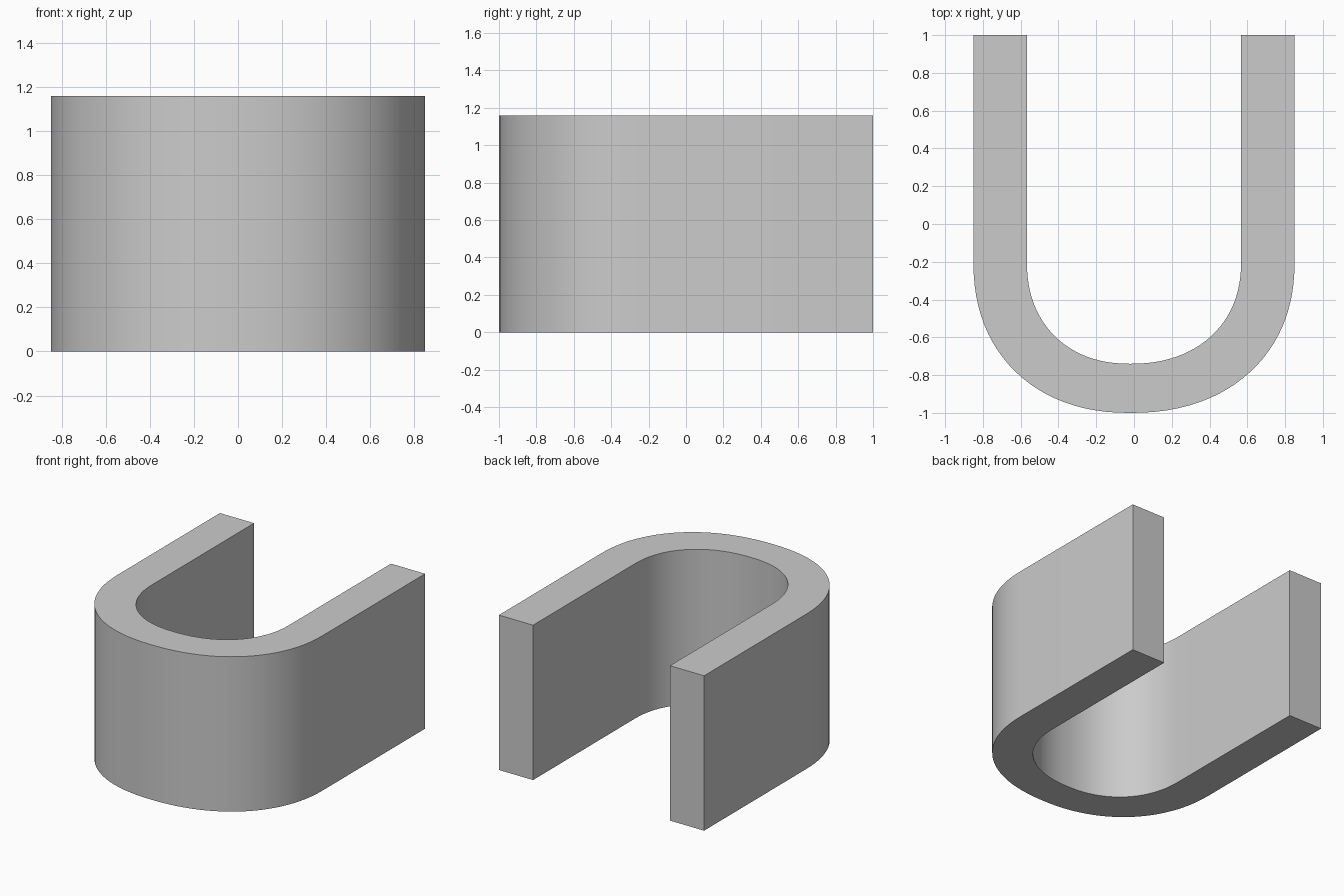
import bpy, bmesh, math

if "Cube" in bpy.data.objects:
    bpy.data.objects.remove(bpy.data.objects["Cube"])

HEIGHT = 1.16
END_Y, BEND_Y, CROWN_X = 1.0, -0.2, -0.02
STEPS = 48


def u_path(half_width, bottom):
    """U outline: straight leg, slightly full rounded bend, straight leg."""
    pts = [(-half_width, END_Y)]
    for i in range(STEPS + 1):
        a = math.pi * i / STEPS
        c, s = math.cos(a), math.sin(a)
        reach = half_width + CROWN_X if c > 0 else half_width - CROWN_X
        x = CROWN_X - math.copysign(reach * abs(c) ** (2 / 2.2), c)
        y = BEND_Y + (bottom - BEND_Y) * max(s, 0) ** (2 / 2.2)
        pts.append((x, y))
    pts.append((half_width, END_Y))
    return pts


# U-shaped channel: strip between outer and inner outlines, extruded upward
bm = bmesh.new()
outer = [bm.verts.new((x, y, 0)) for x, y in u_path(0.85, -1.0)]
inner = [bm.verts.new((x, y, 0)) for x, y in u_path(0.567, -0.74)]
for i in range(len(outer) - 1):
    bm.faces.new((outer[i], outer[i + 1], inner[i + 1], inner[i]))
ext = bmesh.ops.extrude_face_region(bm, geom=bm.faces[:], use_keep_orig=True)
top = [v for v in ext["geom"] if isinstance(v, bmesh.types.BMVert)]
bmesh.ops.translate(bm, verts=top, vec=(0, 0, HEIGHT))
bmesh.ops.recalc_face_normals(bm, faces=bm.faces[:])

mesh = bpy.data.meshes.new("u_channel")
bm.to_mesh(mesh)
bm.free()
channel = bpy.data.objects.new("u_channel", mesh)
bpy.context.collection.objects.link(channel)

# Smooth bend with crisp rims and leg ends
bpy.context.view_layer.objects.active = channel
channel.select_set(True)
bpy.ops.object.shade_smooth_by_angle(angle=math.radians(30))
